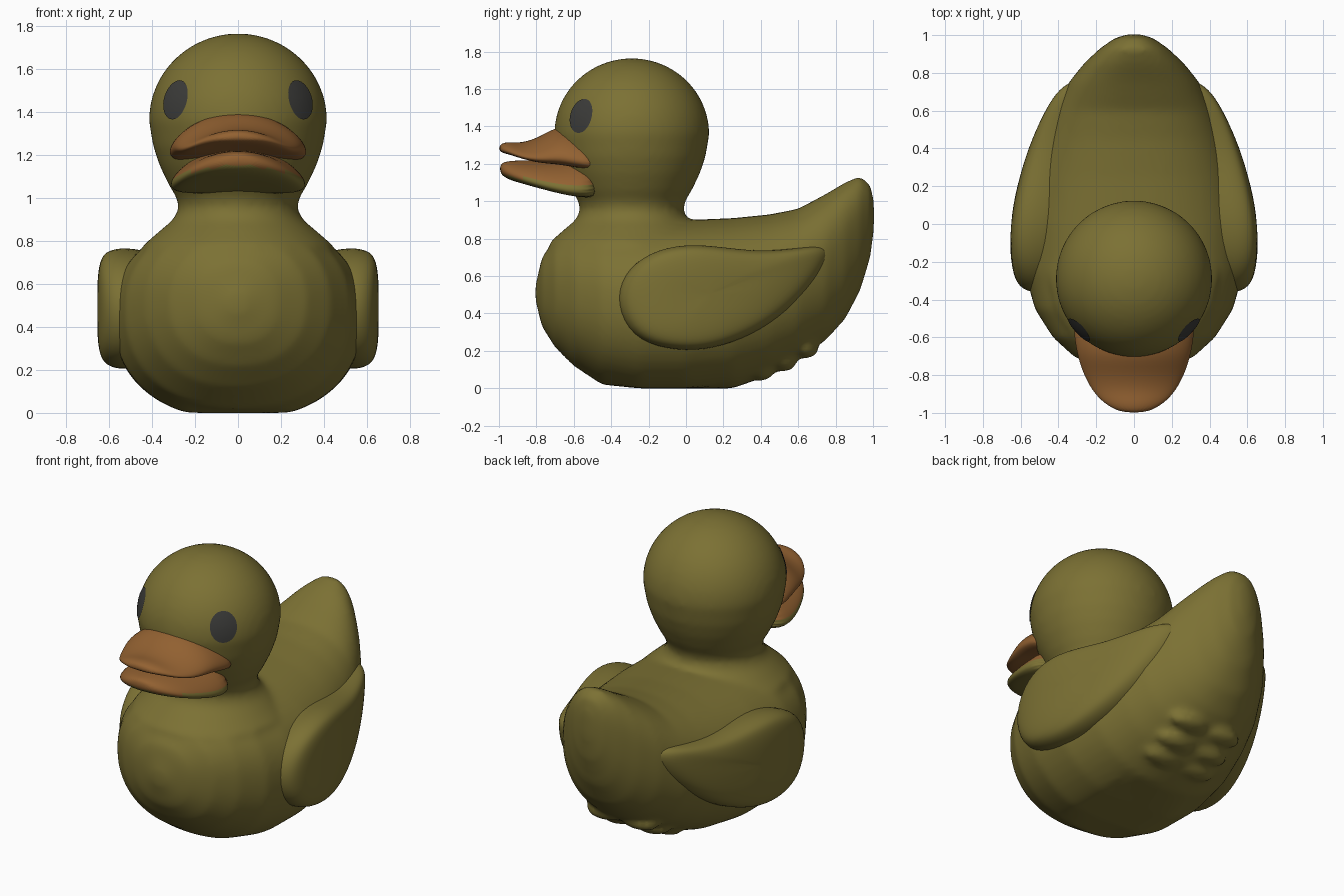
import bpy, bmesh
from math import sin, cos, pi
from mathutils import Vector

cube = bpy.data.objects.get("Cube")
if cube:
    bpy.data.objects.remove(cube)


def material(name, rgb):
    m = bpy.data.materials.new(name)
    m.use_nodes = True
    m.diffuse_color = (*rgb, 1)
    m.node_tree.nodes["Principled BSDF"].inputs["Base Color"].default_value = (*rgb, 1)
    return m


OLIVE = material("olive", (0.2, 0.165, 0.034))
ORANGE = material("orange", (0.29, 0.12, 0.031))
DARK = material("charcoal", (0.045, 0.045, 0.042))


def skin(bm, rings, caps=True):
    """Bridge closed rings of points into one surface."""
    loops = [[bm.verts.new(p) for p in ring] for ring in rings]
    n = len(loops[0])
    for a, b in zip(loops, loops[1:]):
        for i in range(n):
            j = (i + 1) % n
            bm.faces.new((a[i], a[j], b[j], b[i]))
    bm.faces.new(loops[-1])
    if caps:
        bm.faces.new(loops[0][::-1])


def finish(bm, name, mats):
    bmesh.ops.recalc_face_normals(bm, faces=bm.faces)
    for f in bm.faces:
        f.smooth = True
    mesh = bpy.data.meshes.new(name)
    bm.to_mesh(mesh)
    bm.free()
    ob = bpy.data.objects.new(name, mesh)
    bpy.context.collection.objects.link(ob)
    for m in mats:
        mesh.materials.append(m)
    return ob


def subdivide(ob, levels):
    mod = ob.modifiers.new("Subdivision", "SUBSURF")
    mod.levels = mod.render_levels = levels


def power(v, e):
    return (1 if v >= 0 else -1) * abs(v) ** e


def sections(stations, count, mid=0.5, shape=2.0, droop=0.0, floor=-1.0):
    """Superellipse slices along y; each station is y, bottom, top, half width."""
    rings = []
    for y, low, high, w in stations:
        zc = low + (high - low) * mid
        ring = []
        for k in range(count):
            t = 2 * pi * k / count
            c, s = power(cos(t), 2 / shape), power(sin(t), 2 / shape)
            x = w * c
            z = zc + s * (high - zc if s > 0 else zc - low) - droop * x * x
            ring.append((x, y, max(z, floor)))
        rings.append(ring)
    return rings


# Body with upswept tail
bm = bmesh.new()
body = [(-0.805, 0.47, 0.55, 0.04), (-0.77, 0.33, 0.7, 0.18), (-0.7, 0.22, 0.8, 0.32),
        (-0.6, 0.12, 0.87, 0.43), (-0.45, 0.02, 0.9, 0.525), (-0.25, -0.03, 0.9, 0.58),
        (0, -0.03, 0.9, 0.585), (0.25, 0.0, 0.91, 0.54), (0.45, 0.07, 0.93, 0.48),
        (0.6, 0.15, 0.96, 0.425), (0.75, 0.26, 1.04, 0.345), (0.85, 0.37, 1.1, 0.265),
        (0.93, 0.52, 1.135, 0.18), (0.985, 0.7, 1.09, 0.1), (1.005, 0.85, 1.0, 0.03)]
skin(bm, sections(body, 48, mid=0.52, shape=2.25, floor=0.0))

# Neck and head, turned around a vertical axis
HEAD = Vector((0, -0.29, 1.36))
profile = [(0.44, 0.78), (0.36, 0.85), (0.3, 0.9), (0.275, 0.95), (0.285, 1.0),
           (0.322, 1.06), (0.365, 1.15), (0.395, 1.24)]
profile += [(0.415 * cos(a), HEAD.z + 0.405 * sin(a)) for a in (k * pi / 25 for k in range(13))]
skin(bm, [[(r * cos(2 * pi * k / 48), HEAD.y + r * sin(2 * pi * k / 48), z)
           for k in range(48)] for r, z in profile])

# Small folds under the tail
for y, z in ((0.4, 0.09), (0.52, 0.14), (0.64, 0.21)):
    for x in (-0.12, 0.12):
        made = bmesh.ops.create_uvsphere(bm, u_segments=16, v_segments=10, radius=1)
        bmesh.ops.scale(bm, vec=(0.13, 0.07, 0.05), verts=made["verts"])
        bmesh.ops.translate(bm, vec=(x, y, z), verts=made["verts"])

duck = finish(bm, "body_and_head", [OLIVE])
remesh = duck.modifiers.new("Blend", "REMESH")
remesh.mode = "VOXEL"
remesh.voxel_size = 0.02
remesh.use_smooth_shade = True
soft = duck.modifiers.new("Soften", "SMOOTH")
soft.factor = 0.5
soft.iterations = 8

# Beak halves, with a body coloured chin
upper = [(-0.45, 1.17, 1.36, 0.31), (-0.55, 1.18, 1.39, 0.325), (-0.68, 1.2, 1.41, 0.305),
         (-0.78, 1.21, 1.345, 0.275), (-0.88, 1.235, 1.31, 0.225), (-0.95, 1.25, 1.32, 0.16),
         (-1.0, 1.265, 1.305, 0.07)]
lower = [(-0.45, 1.01, 1.25, 0.3), (-0.6, 1.03, 1.23, 0.325), (-0.75, 1.065, 1.22, 0.285),
         (-0.88, 1.095, 1.22, 0.225), (-0.96, 1.12, 1.215, 0.14), (-0.995, 1.15, 1.2, 0.06)]
for name, stations in (("upper_beak", upper), ("lower_beak", lower)):
    bm = bmesh.new()
    skin(bm, sections(stations, 32, droop=0.7))
    beak = finish(bm, name, [ORANGE, OLIVE])
    if name == "lower_beak":
        for f in beak.data.polygons:
            c = f.center
            if c.z < 1.15 - 0.6 * c.x ** 2:
                f.material_index = 1
    subdivide(beak, 2)

# Wings: a leaf outline that bulges outwards and follows the flank
outline = [(-0.38, 0.45), (-0.34, 0.61), (-0.2, 0.73), (0, 0.775), (0.2, 0.755), (0.4, 0.73),
           (0.6, 0.75), (0.75, 0.77), (0.78, 0.71), (0.68, 0.54), (0.5, 0.37), (0.3, 0.26),
           (0.1, 0.2), (-0.1, 0.205), (-0.29, 0.27)]
flank = [(-0.4, 0.63), (-0.2, 0.665), (0, 0.655), (0.2, 0.62), (0.4, 0.565), (0.6, 0.485), (0.8, 0.38)]
layers = [(0.9, 0.3), (1, 0.15), (1, 0.09), (0.95, 0.04), (0.83, 0.012), (0.5, 0), (0.1, 0)]


def flank_x(y):
    for (y0, x0), (y1, x1) in zip(flank, flank[1:]):
        if y <= y1:
            return x0 + (x1 - x0) * (y - y0) / (y1 - y0)
    return flank[-1][1]


for side, label in ((1, "left"), (-1, "right")):
    bm = bmesh.new()
    rings = []
    for s, depth in layers:
        pts = [(0.12 + (y - 0.12) * s, 0.5 + (z - 0.5) * s) for y, z in outline]
        rings.append([(side * (flank_x(y) - depth), y, z) for y, z in pts])
    skin(bm, rings)
    subdivide(finish(bm, label + "_wing", [OLIVE]), 2)

    # Eye: thin oval laid on the head
    out = Vector((side * 0.3, -0.28, 0.1)).normalized()
    across = out.cross(Vector((0, 0, 1))).normalized()
    up = across.cross(out)
    bm = bmesh.new()
    rings = []
    for s in (1, 0.75, 0.5, 0.25, 0.05):
        angles = [2 * pi * k / 32 for k in range(32)]
        rings.append([HEAD + (out * 0.41 + across * 0.08 * s * cos(a)
                              + up * 0.095 * s * sin(a)).normalized() * 0.42 for a in angles])
    skin(bm, rings, caps=False)
    eye = finish(bm, label + "_eye", [DARK])
    wrap = eye.modifiers.new("Lay on head", "SHRINKWRAP")
    wrap.target = duck
    wrap.wrap_mode = "ABOVE_SURFACE"
    wrap.offset = 0.005
